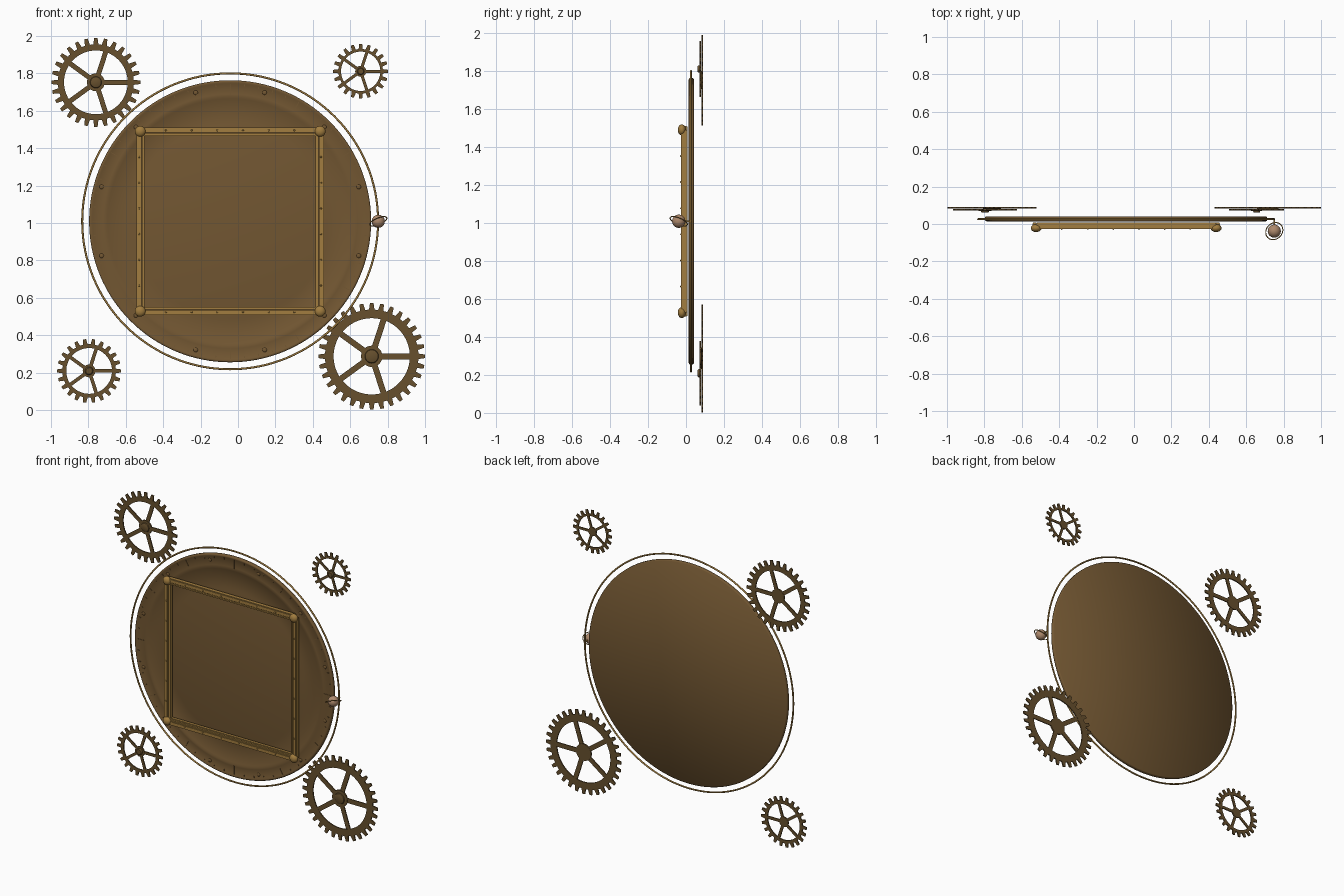
import bpy, bmesh, math
from mathutils import Vector, Matrix

if "Cube" in bpy.data.objects:
    bpy.data.objects.remove(bpy.data.objects["Cube"])

CX, CZ = -0.042, 1.009      # centre of the dial


def material(name, rgb):
    m = bpy.data.materials.new(name)
    m.diffuse_color = (*rgb, 1)
    m.use_nodes = True
    m.node_tree.nodes["Principled BSDF"].inputs["Base Color"].default_value = m.diffuse_color
    return m


BRONZE = material("dark_bronze", (0.17, 0.095, 0.032))
BRASS = material("brass", (0.36, 0.205, 0.05))
GEAR = material("gear_bronze", (0.135, 0.08, 0.027))
TAN = material("tan_stone", (0.42, 0.25, 0.15))


def finish(name, bm, mat, angle=35):
    bmesh.ops.recalc_face_normals(bm, faces=bm.faces)
    me = bpy.data.meshes.new(name)
    bm.to_mesh(me)
    bm.free()
    ob = bpy.data.objects.new(name, me)
    bpy.context.collection.objects.link(ob)
    me.materials.append(mat)
    bpy.ops.object.select_all(action='DESELECT')
    ob.select_set(True)
    bpy.context.view_layer.objects.active = ob
    bpy.ops.object.shade_smooth_by_angle(angle=math.radians(angle))
    return ob


def lathe(bm, profile, x, z, steps=96, closed=False):
    """Spin a (radius, y) profile about the y axis through x, z."""
    vs = [bm.verts.new((x + r, y, z)) for r, y in profile]
    es = [bm.edges.new(p) for p in zip(vs, vs[1:] + (vs[:1] if closed else []))]
    bmesh.ops.spin(bm, geom=vs + es, cent=(x, 0, z), axis=(0, 1, 0),
                   angle=math.tau, steps=steps, use_duplicate=False)
    bmesh.ops.remove_doubles(bm, verts=bm.verts, dist=1e-5)


def box(bm, loc, size, rot=0.0):
    m = Matrix.Translation(loc) @ Matrix.Rotation(-rot, 4, 'Y') @ Matrix.Diagonal((*size, 1))
    return bmesh.ops.create_cube(bm, size=1, matrix=m)['verts']


def stud(bm, loc, r, depth, u=10, v=6):
    m = Matrix.Translation(loc) @ Matrix.Diagonal((r, depth, r, 1)) @ Matrix.Rotation(math.pi / 2, 4, 'X')
    bmesh.ops.create_uvsphere(bm, u_segments=u, v_segments=v, radius=1, matrix=m)


def circle(r, y, n=10):
    """Tube section for lathe(): offset circle around (r, y)."""
    return lambda t: [(r + t * math.cos(math.tau * i / n), y + t * math.sin(math.tau * i / n)) for i in range(n)]


# Dial: shallow stepped dish with a flat back
bm = bmesh.new()
lathe(bm, [(0, 0.024), (0.52, 0.024), (0.535, 0.027), (0.655, 0.021), (0.665, 0.016),
           (0.68, 0.018), (0.735, 0.018), (0.742, 0.014), (0.75, 0.015), (0.754, 0.02),
           (0.754, 0.036), (0.749, 0.041), (0, 0.041)], CX, CZ, 128)
finish("dial_plate", bm, BRONZE, 60)

# Hour ticks and studs on the dial rim
bm = bmesh.new()
for k in range(60):
    a = math.tau * k / 60
    size = 0.06 if k % 15 == 0 else 0.04 if k % 5 == 0 else 0.012
    r = 0.735 - size / 2
    box(bm, (CX + r * math.cos(a), 0.0175, CZ + r * math.sin(a)), (size, 0.004, 0.004), a)
finish("dial_ticks", bm, BRONZE)
bm = bmesh.new()
for k in range(12):
    a = math.radians(15 + 30 * k)
    stud(bm, (CX + 0.712 * math.cos(a), 0.018, CZ + 0.712 * math.sin(a)), 0.012, 0.004, 12)
finish("dial_studs", bm, BRONZE)

# Thin orbit ring around the dial
bm = bmesh.new()
lathe(bm, circle(0.791, 0.026)(0.0055), CX, CZ, 128, closed=True)
finish("orbit_ring", bm, BRASS, 80)

# Square frame: outer bar, inner lip and rivets, turned to all four sides
H = 0.481
bars, lips, rivets, corners = (bmesh.new() for _ in range(4))
for k in range(4):
    turn = Matrix.Translation((CX, 0, CZ)) @ Matrix.Rotation(k * math.pi / 2, 4, 'Y')

    def side(bm, verts):
        bmesh.ops.transform(bm, matrix=turn, verts=verts)

    side(bars, box(bars, (0, -0.010, H + 0.007), (2 * H, 0.034, 0.028)))
    side(lips, box(lips, (0, -0.007, H - 0.0165), (2 * H - 0.03, 0.028, 0.015)))
    for i in range(1, 7):
        p = turn @ Vector((-H + 2 * H * i / 7, -0.027, H + 0.005))
        stud(rivets, p, 0.005, 0.004, 8, 4)
    stud(corners, turn @ Vector((H, -0.022, H)), 0.029, 0.021, 24, 12)
for bm in (bars, lips):
    bmesh.ops.bevel(bm, geom=bm.edges[:], offset=0.004, segments=2, affect='EDGES')
finish("frame_bars", bars, BRASS)
finish("frame_inner_lip", lips, BRASS)
finish("frame_rivets", rivets, BRASS)
finish("frame_corner_knobs", corners, BRASS, 60)


def gear(name, x, z, R, teeth, y):
    """Toothed rim, five spokes, stepped hub; all facing -y."""
    t = 0.004
    depth = 0.028 if R < 0.2 else 0.035
    root, inner = R - depth, R * 0.715
    bm = bmesh.new()
    outline = []
    for i in range(teeth):
        for f, r in ((-0.5, root), (-0.30, root), (-0.17, R), (0.17, R), (0.30, root)):
            a = math.tau * (i + f) / teeth
            outline.append((math.cos(a), math.sin(a), r))
    rows = [[bm.verts.new((x + c * (r if out else inner), yy, z + s * (r if out else inner)))
             for c, s, r in outline]
            for out, yy in ((1, y - t), (1, y + t), (0, y + t), (0, y - t))]
    n = len(outline)
    for a, b in zip(rows, rows[1:] + rows[:1]):
        for i in range(n):
            j = (i + 1) % n
            bm.faces.new((a[i], a[j], b[j], b[i]))
    for k in range(5):
        a = math.tau * k / 5
        length = inner + 0.006
        box(bm, (x + math.cos(a) * length / 2, y, z + math.sin(a) * length / 2),
            (length, 2 * t - 0.001, R * 0.11), a)
    finish(name + "_wheel", bm, GEAR)
    h = R * 0.2
    bm = bmesh.new()
    lathe(bm, [(0, y - 0.015), (h * 0.5, y - 0.015), (h * 0.6, y - 0.012), (h * 0.65, y - 0.006),
               (h, y - 0.006), (h, y + t), (0, y + t)], x, z, 32)
    finish(name + "_hub", bm, GEAR)


gear("gear_upper_left", -0.760, 1.752, 0.238, 28, 0.086)
gear("gear_upper_right", 0.656, 1.811, 0.147, 20, 0.076)
gear("gear_lower_left", -0.796, 0.209, 0.171, 22, 0.076)
gear("gear_lower_right", 0.715, 0.287, 0.285, 32, 0.086)

# Small ringed planet on a stem at the right of the orbit ring
P = Vector((0.750, -0.038, CZ))
bm = bmesh.new()
bmesh.ops.create_uvsphere(bm, u_segments=32, v_segments=16, radius=0.035, matrix=Matrix.Translation(P))
finish("planet_ball", bm, TAN, 60)
tilt = Vector((-0.42, 0.42, 1)).to_track_quat('Z', 'Y')
bpy.ops.mesh.primitive_torus_add(major_radius=0.049, minor_radius=0.0028, major_segments=48,
                                 minor_segments=8, location=P, rotation=tilt.to_euler())
ring = bpy.context.object
ring.name = "planet_ring"
ring.data.materials.append(BRASS)
bpy.ops.object.shade_smooth()
bm = bmesh.new()
bmesh.ops.create_cone(bm, cap_ends=True, segments=12, radius1=0.005, radius2=0.005, depth=0.04,
                      matrix=Matrix.Translation((0.750, 0.01, CZ)) @ Matrix.Rotation(math.pi / 2, 4, 'X'))
finish("planet_stem", bm, BRASS)
